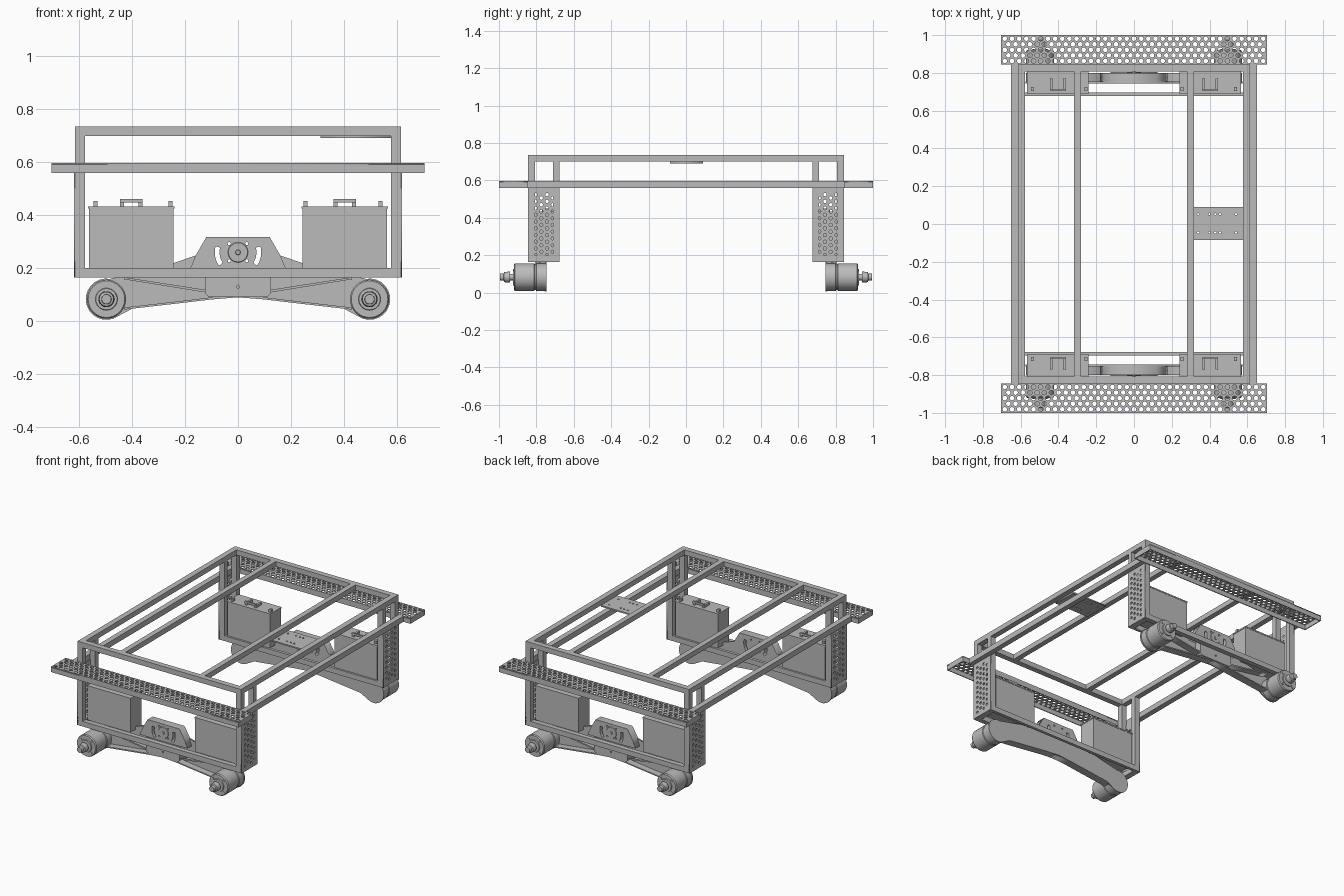
import bpy, bmesh, math
from mathutils import Matrix, Vector

old = bpy.data.objects.get("Cube")
if old:
    bpy.data.objects.remove(old, do_unlink=True)

# Single painted-steel colour
steel = bpy.data.materials.new("grey_steel")
steel.use_nodes = True
STEEL = (0.5, 0.5, 0.5, 1)
steel.diffuse_color = STEEL
steel.node_tree.nodes["Principled BSDF"].inputs["Base Color"].default_value = STEEL


def finish(name, bm, mirror="", smooth=False):
    """Turn a bmesh into an object, mirrored across the world axes named."""
    bmesh.ops.remove_doubles(bm, verts=bm.verts, dist=1e-5)
    bmesh.ops.recalc_face_normals(bm, faces=bm.faces)
    me = bpy.data.meshes.new(name)
    bm.to_mesh(me)
    bm.free()
    me.materials.append(steel)
    ob = bpy.data.objects.new(name, me)
    bpy.context.scene.collection.objects.link(ob)
    if smooth:
        bpy.ops.object.select_all(action="DESELECT")
        ob.select_set(True)
        bpy.context.view_layer.objects.active = ob
        bpy.ops.object.shade_smooth_by_angle(angle=math.radians(35))
    if mirror:
        mod = ob.modifiers.new("mirror", "MIRROR")
        mod.use_axis = ["X" in mirror, "Y" in mirror, False]
        mod.use_mirror_merge = False
    return ob


def add_box(bm, x, y, z):
    lo, hi = Vector((x[0], y[0], z[0])), Vector((x[1], y[1], z[1]))
    mat = Matrix.Translation((lo + hi) / 2) @ Matrix.Diagonal((*(hi - lo), 1))
    bmesh.ops.create_cube(bm, size=1, matrix=mat)


def box(name, x, y, z, mirror=""):
    bm = bmesh.new()
    add_box(bm, x, y, z)
    return finish(name, bm, mirror)


def circle(u, v, r, n=10):
    return [(u + r * math.cos(math.tau * i / n), v + r * math.sin(math.tau * i / n))
            for i in range(n)]


def rect(u, v):
    return [(u[0], v[0]), (u[1], v[0]), (u[1], v[1]), (u[0], v[1])]


def plate(name, loops, axis, span, mirror=""):
    """Extrude a flat outline with holes along one axis."""
    cu = bpy.data.curves.new(name, "CURVE")
    cu.dimensions, cu.fill_mode = "2D", "BOTH"
    cu.extrude = (span[1] - span[0]) / 2
    for pts in loops:
        sp = cu.splines.new("POLY")
        sp.points.add(len(pts) - 1)
        for p, (u, v) in zip(sp.points, pts):
            p.co = (u, v, 0, 1)
        sp.use_cyclic_u = True
    tmp = bpy.data.objects.new("tmp", cu)
    me = bpy.data.meshes.new_from_object(tmp)
    bm = bmesh.new()
    bm.from_mesh(me)
    mid = sum(span) / 2
    for vert in bm.verts:
        u, v, w = vert.co
        w += mid
        vert.co = {"X": (w, u, v), "Y": (u, w, v), "Z": (u, v, w)}[axis]
    bpy.data.objects.remove(tmp)
    bpy.data.curves.remove(cu)
    bpy.data.meshes.remove(me)
    return finish(name, bm, mirror)


def hole_grid(u0, v0, pitch, row, cols, rows, r):
    """Staggered rows of round holes running along u."""
    return [circle(u0 + pitch * (i + 0.5 * (j % 2)), v0 + row * j, r, 8)
            for j in range(rows) for i in range(cols - j % 2)]


def lathe(name, x, z, rings, mirror=""):
    """Stepped round part about a y-axis line; rings are (y, radius)."""
    bm = bmesh.new()
    loops = [[bm.verts.new((u, y, v)) for u, v in circle(x, z, r, 32)] for y, r in rings]
    for a, b in zip(loops, loops[1:]):
        for i in range(len(a)):
            j = (i + 1) % len(a)
            bm.faces.new((a[i], a[j], b[j], b[i]))
    bm.faces.new(loops[0])
    bm.faces.new(loops[-1])
    return finish(name, bm, mirror, smooth=True)


# Upper frame
TOP = (0.7, 0.735)
box("top_side_rail", (0.577, 0.615), (-0.845, 0.845), TOP, "X")
box("top_end_rail", (-0.577, 0.577), (-0.845, -0.807), TOP, "Y")
box("top_inner_rail", (0.281, 0.317), (-0.807, 0.807), TOP, "X")
mount_holes = [circle(u, v, 0.006, 8) for u in (0.34, 0.4, 0.43, 0.455, 0.54) for v in (-0.045, 0.052)]
plate("mounting_plate", [rect((0.312, 0.577), (-0.085, 0.09))] + mount_holes, "Z", (0.691, 0.7))

# Corner posts and low rails
box("outer_post", (0.577, 0.615), (-0.845, -0.807), (0.165, 0.7), "XY")
box("inner_post", (0.577, 0.615), (-0.71, -0.677), (0.165, 0.7), "XY")
box("low_end_rail", (-0.577, 0.577), (-0.845, -0.812), (0.165, 0.2), "Y")
box("low_inner_rail", (-0.577, 0.577), (-0.697, -0.677), (0.165, 0.2), "Y")
box("low_side_rail", (0.577, 0.613), (-0.807, -0.71), (0.165, 0.2), "XY")
box("long_side_rail", (0.615, 0.652), (-0.845, 0.845), (0.56, 0.598), "X")

# Perforated side panels
side_holes = [[(b, a) for a, b in h] for h in
              hole_grid(0.2, -0.805, 0.036, 0.031, 10, 4, 0.0095)]
plate("side_panel", [rect((-0.845, -0.677), (0.165, 0.56))] + side_holes,
      "X", (0.613, 0.619), "XY")

# Perforated end steps, folded down along the edges
step_holes = hole_grid(-0.684, -0.981, 0.038, 0.0295, 37, 5, 0.0125)
plate("step_sheet", [rect((-0.705, 0.705), (-1, -0.845))] + step_holes, "Z", (0.592, 0.598), "Y")
bm = bmesh.new()
for y in (-1, -0.851):
    add_box(bm, (-0.705, 0.705), (y, y + 0.006), (0.56, 0.592))
for x in (-0.705, 0.699):
    add_box(bm, (x, x + 0.006), (-0.994, -0.851), (0.56, 0.592))
finish("step_flanges", bm, "Y")

# Batteries with lid, terminals and handle
bm = bmesh.new()
add_box(bm, (0.243, 0.563), (-0.81, -0.69), (0.2, 0.425))
add_box(bm, (0.24, 0.566), (-0.812, -0.688), (0.425, 0.434))
for x in (0.255, 0.538):
    add_box(bm, (x - 0.008, x + 0.008), (-0.725, -0.705), (0.434, 0.454))
for x in (0.368, 0.438):
    add_box(bm, (x - 0.007, x + 0.007), (-0.77, -0.71), (0.434, 0.45))
add_box(bm, (0.361, 0.445), (-0.716, -0.706), (0.448, 0.461))
finish("battery", bm, "XY")


# Rocker: mirrored half outline, with wheel lobe at the end
WX, WZ, WR = 0.497, 0.083, 0.078
lobe = [(WX + WR * math.cos(math.radians(a)), WZ + WR * math.sin(math.radians(a)))
        for a in range(-110, 101, 15)]
half = [(0.0, 0.09), (0.1, 0.082), (0.2, 0.07), (0.4, 0.047)] + lobe + \
       [(0.3, 0.2), (0.16, 0.248), (0.12, 0.317)]
outline = half + [(-x, z) for x, z in reversed(half[1:])]


def arc_slot(side):
    angles = [math.radians(a) for a in range(-35, 16, 10)]
    path = [(r, a) for r, seq in ((0.07, angles), (0.088, angles[::-1])) for a in seq]
    return [(side * r * math.cos(a), 0.26 + r * math.sin(a)) for r, a in path]


slots = [arc_slot(1), arc_slot(-1)]
bolts = [circle(x, z, 0.006, 8) for x in (-0.033, 0.033) for z in (0.228, 0.293)]
plate("rocker_plate", [outline] + slots + bolts, "Y", (-0.754, -0.745), "Y")
bracket = [(-0.18, 0.2), (0.18, 0.2), (0.16, 0.248), (0.12, 0.317), (-0.12, 0.317), (-0.16, 0.248)]
plate("pivot_bracket", [bracket] + slots + bolts, "Y", (-0.8, -0.754), "Y")
lathe("pivot_boss", 0, 0.26, [(-0.8, 0.038), (-0.803, 0.036), (-0.803, 0.01), (-0.809, 0.008)], "Y")
plate("pivot_plate", [[(-0.125, 0.2), (-0.125, 0.105), (-0.11, 0.092), (0.11, 0.092),
                       (0.125, 0.105), (0.125, 0.2)], circle(0, 0.13, 0.006)],
      "Y", (-0.806, -0.754), "Y")

# Rocker flange along the lower edge and diagonal stiffener
lower = half[:4] + [(0.43, 0.044)]
plate("rocker_lower_flange", [lower + [(x, z + 0.008) for x, z in reversed(lower)]],
      "Y", (-0.8, -0.754), "XY")
plate("rocker_stiffener", [[(0.12, 0.108), (0.43, 0.158), (0.43, 0.166), (0.12, 0.118)]],
      "Y", (-0.8, -0.754), "XY")

# Wheel motors with stepped hub and shaft
lathe("wheel_motor", WX, WZ, [(-0.745, 0.074), (-0.8, 0.074), (-0.803, 0.07), (-0.81, 0.07),
      (-0.813, 0.074), (-0.913, 0.074), (-0.92, 0.069), (-0.92, 0.042), (-0.926, 0.04),
      (-0.926, 0.017), (-0.94, 0.017), (-0.94, 0.03), (-0.972, 0.027), (-0.975, 0.019),
      (-0.995, 0.018)], "XY")
for i in range(4):
    a = math.radians(45 + 90 * i)
    lathe("motor_bolt", WX + 0.054 * math.cos(a), WZ + 0.054 * math.sin(a),
          [(-0.918, 0.006), (-0.925, 0.006)], "XY")
